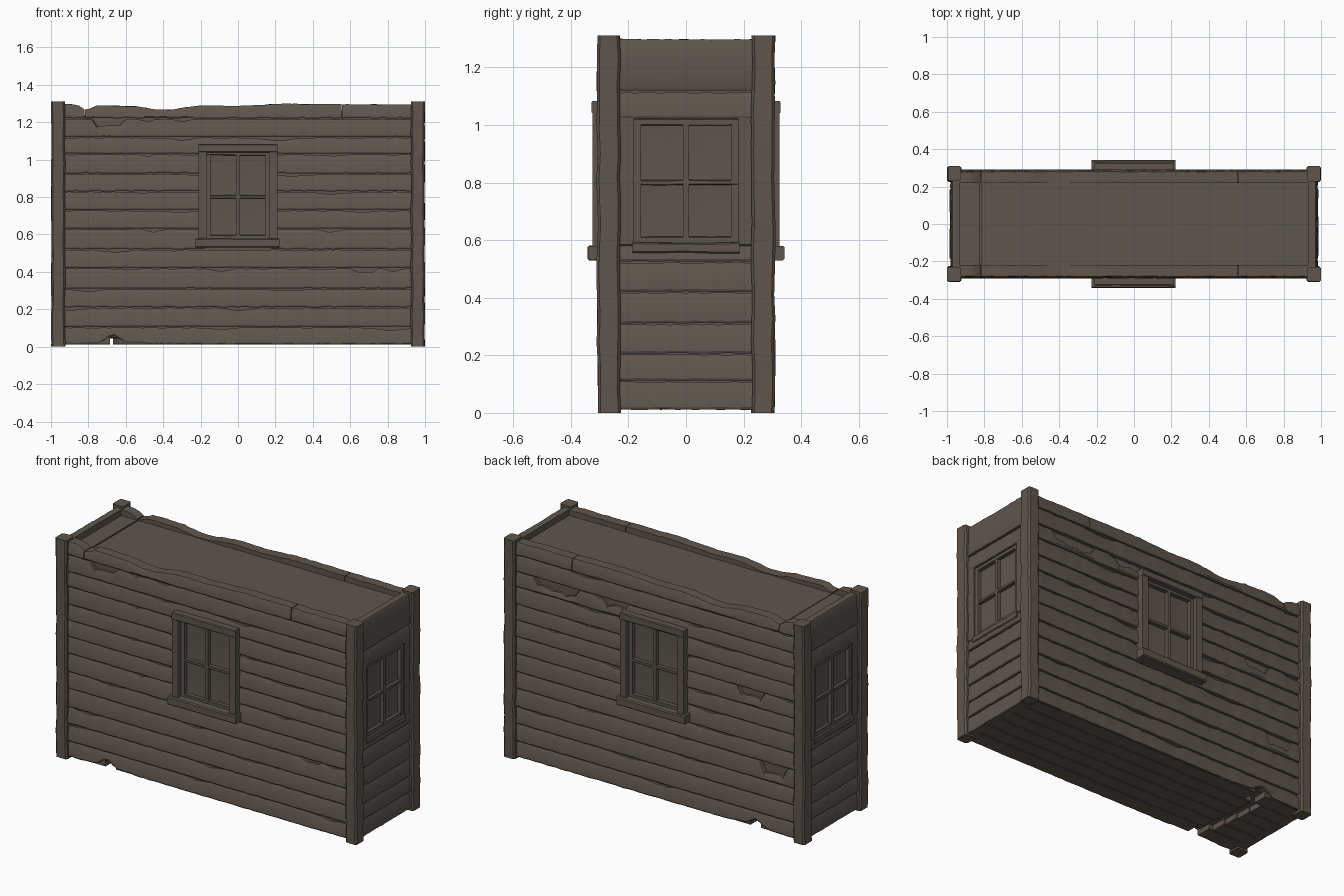
import bpy, bmesh, math, random

if "Cube" in bpy.data.objects:
    bpy.data.objects.remove(bpy.data.objects["Cube"])
random.seed(7)

wood = bpy.data.materials.new("weathered grey brown wood")
wood.diffuse_color = (0.115, 0.092, 0.072, 1)
wood.use_nodes = True
wood.node_tree.nodes["Principled BSDF"].inputs["Base Color"].default_value = wood.diffuse_color


def finish(name, bm):
    bmesh.ops.recalc_face_normals(bm, faces=bm.faces)
    me = bpy.data.meshes.new(name)
    bm.to_mesh(me)
    bm.free()
    me.materials.append(wood)
    ob = bpy.data.objects.new(name, me)
    bpy.context.collection.objects.link(ob)
    return ob


def loft(name, stations, section, place):
    """Sweep a section(t) of (depth, height) points along t."""
    bm = bmesh.new()
    rings = [[bm.verts.new(place(t, d, h)) for d, h in section(t)] for t in stations]
    n = len(rings[0])
    for a, b in zip(rings, rings[1:]):
        for i in range(n):
            bm.faces.new((a[i], a[(i + 1) % n], b[(i + 1) % n], b[i]))
    bm.faces.new(rings[0])
    bm.faces.new(rings[-1])
    return finish(name, bm)


def steps(a, b, size):
    n = max(1, round((b - a) / size))
    return [a + (b - a) * i / n for i in range(n + 1)]


def beam(name, a, b, d0, d1, h0, h1, place, c=0.006, jit=0.0, size=0.1):
    """Chamfered beam along t, slightly uneven."""
    def section(t):
        j = lambda: random.uniform(-jit, jit)
        p, q, u, v = d0 + j(), d1 + j(), h0 + j(), h1 + j()
        return [(p + c, u), (q - c, u), (q, u + c), (q, v - c),
                (q - c, v), (p + c, v), (p, v - c), (p, u + c)]
    return loft(name, steps(a, b, size), section, place)


def bump(t, centre, half):
    return max(0.0, 1 - abs(t - centre) / half)


def lerp_table(t, table):
    for (x0, v0), (x1, v1) in zip(table, table[1:]):
        if t <= x1:
            return v0 + (v1 - v0) * max(0, (t - x0) / (x1 - x0))
    return table[-1][1]


def lap_board(name, a, b, z0, z1, d_in, d_out, place, top=None, base=None, holes=()):
    """Lapped siding board: thick lower edge, worn edges and cracks."""
    cracks = [(random.uniform(a, b), random.uniform(0.04, 0.16), random.uniform(0.008, 0.018))
              for _ in range(int((b - a) * 1.6))]

    def section(t):
        lo = (base(t) if base else z0) + random.uniform(0, 0.003)
        hi = top(t) if top else z1 - random.uniform(0.001, 0.005)
        if not top:
            hi -= max([dep * bump(t, c, w) for c, w, dep in cracks], default=0)
        for h0, h1, zc, dep in holes:
            if z0 < zc < z1 and h0 < t < h1:
                hi -= dep * random.uniform(0.7, 1.1)
        out = d_out + random.uniform(-0.002, 0.001)
        return [(d_in, lo), (out - 0.004, lo), (out, lo + 0.008),
                (out - 0.006, hi - 0.008), (out - 0.011, hi), (d_in, hi)]
    return loft(name, steps(a, b, 0.03), section, place)


def pane(name, t0, t1, h0, h1, d, place):
    """Sagging pane creased towards its centre."""
    bm = bmesh.new()
    vs = [bm.verts.new(place(t, d, h)) for t, h in ((t0, h0), (t1, h0), (t1, h1), (t0, h1))]
    c = bm.verts.new(place((t0 + t1) / 2 + random.uniform(-.02, .02), d - 0.01,
                           (h0 + h1) / 2 + random.uniform(-.02, .02)))
    for i in range(4):
        bm.faces.new((vs[i], vs[(i + 1) % 4], c))
    return finish(name, bm)


def sash(tag, w, h0, h1, hm, d_glass, d_sash, place):
    """Four panes with their borders and crossing bars."""
    for t0, t1 in ((-w, 0), (0, w)):
        for a, b in ((h0, hm), (hm, h1)):
            pane(tag + "_pane", t0, t1, a, b, d_glass, place)
    d0 = d_glass - 0.015
    beam(tag + "_mullion", -0.01, 0.01, d0, d_sash, h0, h1, place, 0.003)
    for h, r in ((h0 + .01, .012), (hm, .009), (h1 - .01, .012)):
        beam(tag + "_rail", -w, w, d0, d_sash, h - r, h + r, place, 0.003, 0.001)
    for s in (-1, 1):
        c = s * (w - 0.01)
        beam(tag + "_stile", c - .012, c + .012, d0, d_sash, h0, h1, place, 0.003)


# Solid inner body
beam("inner_body", -0.945, 0.945, -0.264, 0.264, 0.045, 1.24, lambda t, d, h: (t, d, h), size=3)

# Corner posts
for sx in (-1, 1):
    for sy in (-1, 1):
        beam("corner_post", 0, 1.31, 0.925, 0.998, 0.228, 0.308,
             lambda t, d, h: (sx * d, sy * h, t), 0.009, 0.003, 0.08)

# Long walls with worn upper edge and broken lower corner
top_wear = [(-.93, 1.297), (-.86, 1.295), (-.82, 1.267), (-.79, 1.27), (-.77, 1.29), (-.55, 1.286),
            (-.44, 1.268), (-.37, 1.266), (-.2, 1.29), (0, 1.286), (.2, 1.298), (.93, 1.294)]
base_wear = [(-.85, .012), (-.73, .016), (-.7, .045), (-.65, .06), (-.62, .025), (-.45, .012)]
rows = [.012, .105, .21, .31, .42, .52, .63, .73, .83, .925, 1.03, 1.12, 1.22, 1.295]
holes = {-1: [(-.78, -.62, 1.18, .04), (.62, .74, .4, .02)],
         1: [(.52, .8, 1.08, .06), (.2, .36, 1.08, .04), (-.7, -.55, .8, .055), (-.86, -.7, .38, .06)]}
for s, tag in ((-1, "front"), (1, "back")):
    wall = lambda t, d, h: (t, s * d, h)
    for i, (z0, z1) in enumerate(zip(rows, rows[1:])):
        spans, top, base = [(-.93, .93)], None, None
        if .5 < z0 and z1 < 1.05:
            spans = [(-.93, -.18), (.18, .93)]
        if i == len(rows) - 2:
            spans = [(-.93, -.822), (-.818, .553), (.557, .93)]
            top = lambda t: lerp_table(t, top_wear) + random.uniform(-.002, .002)
        if i == 0:
            base = lambda t: lerp_table(t, base_wear)
        for a, b in spans:
            lap_board(tag + "_wall_board", a, b, z0, z1, .22, .291, wall, top, base, holes[s])
    # Long wall window
    sash(tag + "_window", .17, .575, 1.045, .80, .274, .297, wall)
    for c in (-.19, .19):
        beam(tag + "_window_jamb", c - .021, c + .021, .25, .325, .57, 1.08, wall, .005)
    beam(tag + "_window_head", -.212, .212, .25, .328, 1.04, 1.083, wall, .005, .001)
    beam(tag + "_window_sill", -.228, .222, .25, .342, .53, .58, wall, .006, .001)

# End walls with flush windows
end_rows = [.01, .11, .205, .31, .42, .525, .59]
for s, tag in ((-1, "left_end"), (1, "right_end")):
    wall = lambda t, d, h: (s * d, t, h)
    for z0, z1 in list(zip(end_rows, end_rows[1:])) + [(1.02, 1.115), (1.118, 1.3)]:
        lap_board(tag + "_board", -.235, .235, z0, z1, .93, .982, wall)
    for t in (-.21, .21):
        beam(tag + "_window_side", t - .03, t + .03, .93, .979, .58, 1.03, wall, .004)
    sash(tag + "_window", .178, .59, 1.02, .80, .952, .971, wall)
    beam(tag + "_window_sill", -.185, .185, .93, .986, .555, .592, wall, .005, .002)

# Roof panels set between the wall tops
for a, b in ((-.935, -.823), (-.817, .935)):
    beam("roof_panel", a, b, -.224, .224, 1.22, 1.262, lambda t, d, h: (t, d, h), .003, .002, .12)

# Floor planks, broken near the left end
for k in range(6):
    y0 = -.28 + k * .56 / 6
    gap = random.uniform(-.72, -.64)
    for a, b in ((-.95, gap - .04), (gap + .03, .95)):
        beam("floor_plank", a, b, y0 + .001, y0 + .0925, .012, .06,
             lambda t, d, h: (t, d, h), .003, .001, .2)

# Smooth worn surfaces, keep edges sharp
for ob in bpy.context.collection.objects:
    ob.select_set(True)
    bpy.context.view_layer.objects.active = ob
bpy.ops.object.shade_smooth_by_angle(angle=math.radians(30))
